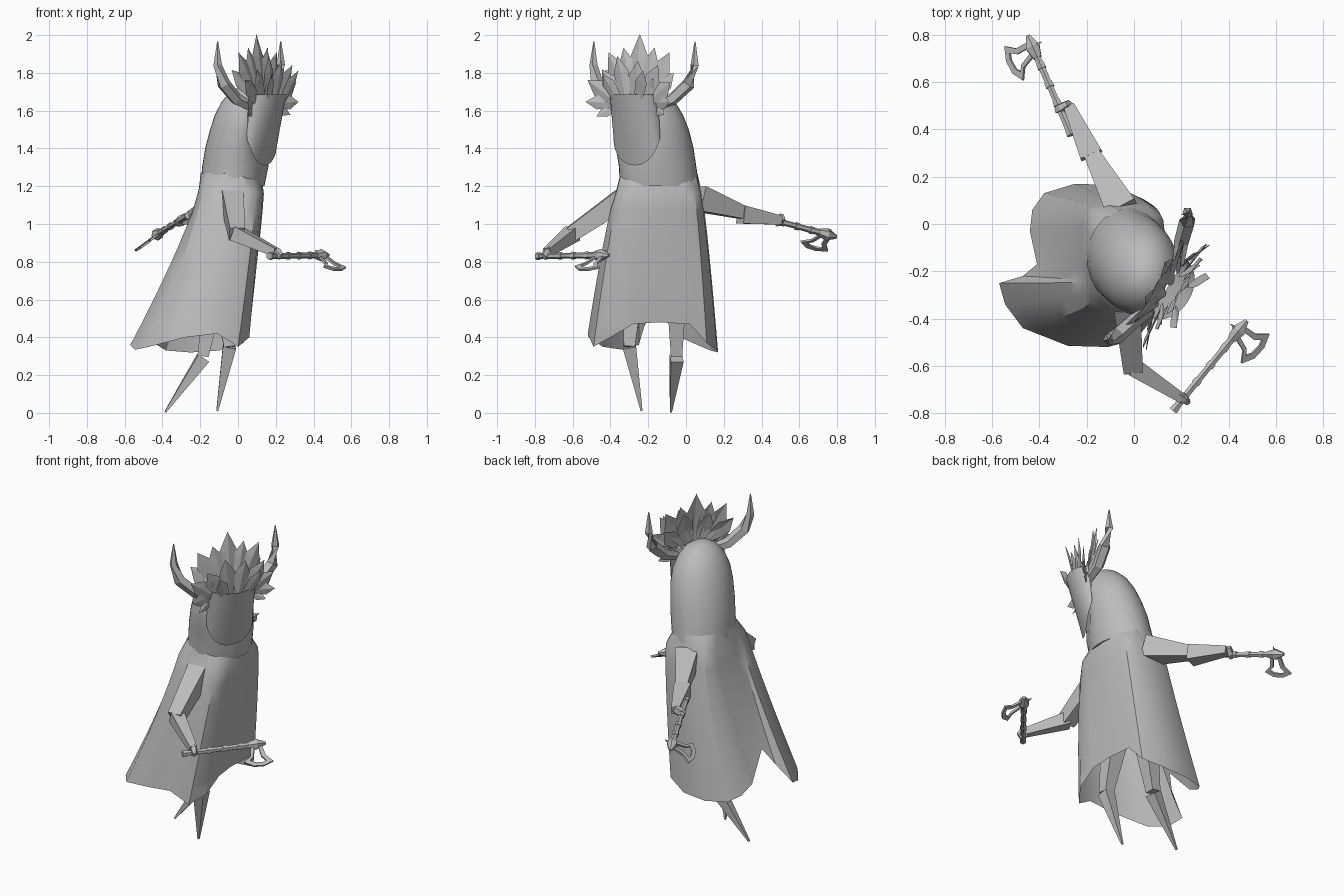
import bpy, bmesh, math
from mathutils import Vector as V

cube = bpy.data.objects.get("Cube")
if cube:
    bpy.data.objects.remove(cube)

grey = bpy.data.materials.new("plain_grey")
grey.use_nodes = True
grey.diffuse_color = (0.5, 0.5, 0.5, 1)
grey.node_tree.nodes["Principled BSDF"].inputs["Base Color"].default_value = (0.5, 0.5, 0.5, 1)

UP = V((0, 0, 1))

# Head frame: the head is turned toward its right
centre = V((.14, -.27, 0))
F = V((.85, -.53, 0))
L = V((.53, .85, 0))


def head(l, f, z):
    return centre + L * l + F * f + UP * z


def finish(name, bm, smooth=0):
    bmesh.ops.remove_doubles(bm, verts=bm.verts, dist=0.0002)
    bmesh.ops.recalc_face_normals(bm, faces=bm.faces)
    mesh = bpy.data.meshes.new(name)
    bm.to_mesh(mesh)
    bm.free()
    mesh.materials.append(grey)
    ob = bpy.data.objects.new(name, mesh)
    bpy.context.collection.objects.link(ob)
    if smooth:
        bpy.ops.object.select_all(action='DESELECT')
        ob.select_set(True)
        bpy.context.view_layer.objects.active = ob
        bpy.ops.object.shade_smooth_by_angle(angle=math.radians(smooth))


def loft(bm, rings, closed=True, caps=False):
    """Skin a list of equal-length point rings."""
    rows = [[bm.verts.new(p) for p in r] for r in rings]
    n = len(rows[0])
    for a, b in zip(rows, rows[1:]):
        for i in range(n if closed else n - 1):
            j = (i + 1) % n
            bm.faces.new((a[i], a[j], b[j], b[i]))
    if caps:
        bm.faces.new(rows[0])
        bm.faces.new(rows[-1])


def tube(bm, path, radii, sides=4, flat=1.0):
    """Tapered rod along a path; flat squashes it sideways."""
    path = [V(p) for p in path]
    rings = []
    for i, p in enumerate(path):
        d = (path[min(i + 1, len(path) - 1)] - path[max(i - 1, 0)]).normalized()
        ref = UP if abs(d.z) < 0.85 else V((1, 0, 0))
        s = d.cross(ref).normalized()
        t = s.cross(d)
        ang = [math.tau * (k + 0.5) / sides for k in range(sides)]
        rings.append([p + radii[i] * (s * math.cos(a) * flat + t * math.sin(a)) for a in ang])
    loft(bm, rings, caps=True)


# Hood: rounded dome, cut flat where the face sits
def hood_ring(z, cx, cy, rx, ry, n=40):
    ring = []
    for i in range(n):
        a = math.tau * i / n
        p = V((cx + rx * math.cos(a), cy + ry * math.sin(a), z))
        ring.append(p - F * max(0, (p - centre).dot(F) + .02))
    return ring


hood = [(1.2, -.03, -.14, .17, .21), (1.3, -.015, -.15, .175, .205), (1.4, 0, -.165, .174, .205),
        (1.5, .02, -.185, .168, .2), (1.58, .033, -.2, .155, .183), (1.65, .04, -.21, .125, .15),
        (1.7, .045, -.215, .085, .1), (1.725, .045, -.22, .04, .05), (1.732, .045, -.22, .003, .003)]
bm = bmesh.new()
loft(bm, [hood_ring(*r) for r in hood], caps=True)
finish("hood", bm, 40)

# Cloak with ragged hem and sloping collar: one column per hem point
hem = [(.06, -.15, .48), (.055, .02, .47), (.03, .11, .37), (-.1, .165, .33), (-.25, .17, .32),
       (-.38, .13, .33), (-.43, .06, .36), (-.44, -.03, .4), (-.41, -.17, .56), (-.47, -.22, .46),
       (-.57, -.25, .36), (-.545, -.34, .335), (-.47, -.44, .35), (-.28, -.515, .4),
       (-.11, -.52, .42), (.0, -.49, .35), (.06, -.4, .4), (.065, -.28, .47)]
square = lambda v: math.copysign(abs(v) ** .5, v)
shoulder, neck = [], []
for x, y, z in hem:
    a = math.atan2((y + .16) / .35, (x + .2) / .3)
    c, s = math.cos(a), math.sin(a)
    front = max(c, 0)
    shoulder.append(V((-.035 + square(c) * .172, -.145 + square(s) * .225, 1.19 - .03 * front)))
    neck.append(V((-.025 + c * .172 - .02 * front, -.145 + s * .208, 1.27 - .035 * front)))
rows = [neck, shoulder]
for k in range(1, 9):
    t = k / 8
    row = []
    for p, q in zip(shoulder, hem):
        row.append(V((p.x + (q[0] - p.x) * t ** 1.2, p.y + (q[1] - p.y) * t ** .78,
                      p.z + (q[2] - p.z) * t)))
    rows.append(row)
bm = bmesh.new()
loft(bm, rows)
finish("cloak", bm, 32)

# Mask: curved plate with a U-shaped lower edge, flattening and leaning back toward the chin
rings = []
for k in range(17):
    z = 1.31 + .375 * (k / 16) ** 1.5
    fall = 1.685 - z
    half = math.sqrt(max(0, 1 - max(0, (1.47 - z) / .16) ** 2)) + .01
    row = []
    for i in range(17):
        u = min(half, 1) * math.sin(math.pi * (i / 16 - .5))
        row.append(head(.143 * u, (.105 - .18 * fall) * math.sqrt(1 - u * u) - .1 * fall, z))
    rings.append(row)
bm = bmesh.new()
loft(bm, rings, closed=False)
finish("mask", bm, 40)

# Horns
for side, name in ((1, "left_horn"), (-1, "right_horn")):
    bm = bmesh.new()
    tube(bm, [head(side * l, f, z) for l, f, z in
              ((.11, -.01, 1.62), (.2, -.05, 1.66), (.285, -.075, 1.74), (.315, -.095, 1.84), (.315, -.095, 1.965))],
         [.026, .034, .036, .024, .003], 5)
    finish(name, bm)


# Leaf crown: fans of broad pointed leaves around the brow
def leaf(bm, base, direction, length, width):
    d = direction.normalized()
    s = d.cross(F).normalized()
    fold = s.cross(d) * width * .12
    mid = [base + d * length * t for t in (0, .3, .65, 1)]
    half = (.15, .4, .5, 0)
    loft(bm, [[m - s * width * h - fold * h, m + fold * .3, m + s * width * h - fold * h]
              for m, h in zip(mid, half)], closed=False)


# Each fan: count, spread in degrees, forward offset, lean, base height, length, width
fans = [(5, 34, -.01, -.12, 1.67, .32, .11), (4, 50, .01, -.32, 1.67, .25, .1),
        (6, 60, .05, .08, 1.64, .25, .095), (4, 88, .08, .3, 1.64, .2, .075),
        (4, 116, .02, .3, 1.64, .17, .06)]
bm = bmesh.new()
for n, spread, fwd, lean, z, length, width in fans:
    for i in range(n):
        u = 2 * i / (n - 1) - 1
        a = math.radians(spread) * u
        base = head(.11 * math.sin(a), fwd * math.cos(a), z)
        stretch = 1 - .2 * abs(u) + .05 * (-1) ** i
        leaf(bm, base, L * math.sin(a) * .8 + F * lean + UP * math.cos(a), length * stretch, width)
finish("leaf_crown", bm)

# Limbs: upper part, then lower part
limbs = {
    "right_arm": ([(-.03, -.34, 1.13), (-.005, -.61, .945)], [.08, .057],
                  [(-.01, -.6, .95), (.2, -.735, .85)], [.055, .03]),
    "left_arm": ([(-.05, .06, 1.135), (-.18, .3, 1.06)], [.095, .047],
                 [(-.18, .29, 1.05), (-.275, .5, 1.02)], [.068, .033]),
    "right_leg": ([(-.1, -.27, .8), (-.045, -.3, .35)], [.09, .042],
                  [(-.045, -.3, .35), (-.11, -.235, .01)], [.05, .007]),
    "left_leg": ([(-.1, -.05, .8), (-.185, -.05, .3)], [.09, .042],
                 [(-.185, -.05, .29), (-.385, -.08, .005)], [.048, .007])}
for name, (upper, r1, lower, r2) in limbs.items():
    bm = bmesh.new()
    tube(bm, upper, r1)
    tube(bm, lower, r2)
    finish(name, bm)


# Axes: ringed handle, hollow blade, back spike and a gripping hand
def axe(name, butt, top, blade, hand):
    butt, top = V(butt), V(top)
    d = (top - butt).normalized()
    v = V(blade) - top
    v = (v - d * v.dot(d)).normalized()
    w = d.cross(v) * .006
    n = (top - butt).length
    at = lambda a, b: top + d * a + v * b
    bm = bmesh.new()
    tube(bm, [butt, butt + d * n * .5, top], [.017, .015, .018], 6)
    for t in (.03, .35, .55, .75):
        p = butt + d * n * t
        tube(bm, [p - d * .012, p + d * .012], [.021, .019], 6)
    tube(bm, [at(-.07, 0), at(-.02, 0), at(.035, 0)], [.02, .034, .01], 6)
    tube(bm, [at(-.02, 0), at(-.02, -.05)], [.016, .002])
    outer = [(.01, .01), (.015, .08), (.05, .128), (-.01, .15), (-.07, .146), (-.12, .112), (-.075, .08), (-.055, .01)]
    inner = [(-.012, .015), (-.01, .085), (.012, .118), (-.015, .127), (-.06, .122), (-.083, .105), (-.058, .085), (-.035, .015)]
    loft(bm, [[at(*p) + w * s for p in pts]
              for pts, s in ((outer, 1), (inner, 1), (inner, -1), (outer, -1), (outer, 1))])
    finish(name, bm)
    bm = bmesh.new()
    h = V(hand)
    tube(bm, [h - v * .035, h + v * .005, h + v * .035], [.022, .032, .02], 5, .7)
    finish(name.replace("axe", "hand"), bm)


axe("right_axe", (.165, -.79, .83), (.455, -.435, .835), (.525, -.525, .765), (.205, -.735, .845))
axe("left_axe", (-.265, .375, 1.045), (-.435, .765, .94), (-.52, .7, .875), (-.3, .495, 1.02))
